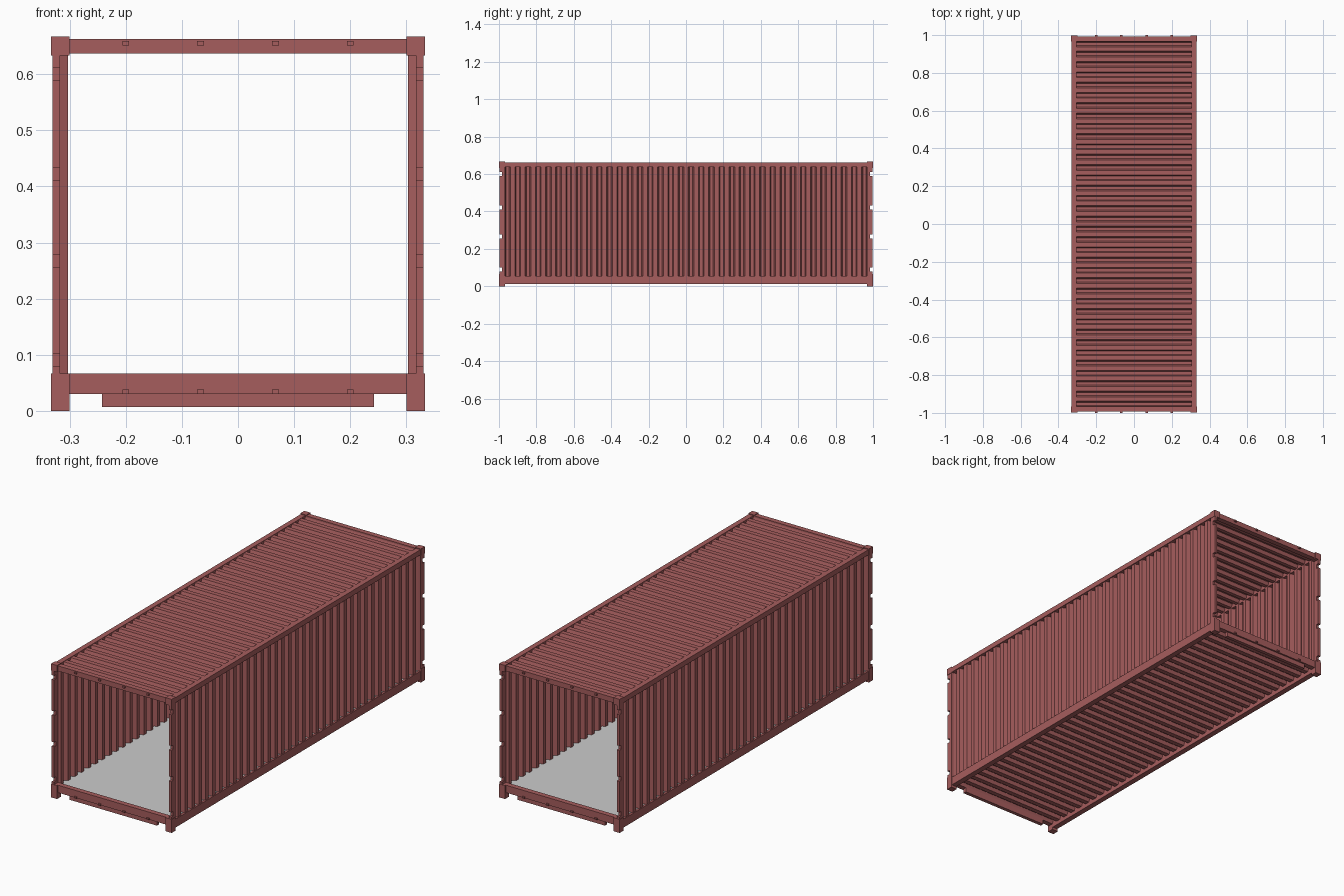
import bpy

if "Cube" in bpy.data.objects:
    bpy.data.objects.remove(bpy.data.objects["Cube"])

red = bpy.data.materials.new("red_paint")
red.diffuse_color = (0.38, 0.11, 0.11, 1)
red.use_nodes = True
red.node_tree.nodes["Principled BSDF"].inputs["Base Color"].default_value = red.diffuse_color


def mesh_object(name, verts, faces, mat=red):
    me = bpy.data.meshes.new(name)
    me.from_pydata(verts, [], faces)
    me.update()
    ob = bpy.data.objects.new(name, me)
    bpy.context.collection.objects.link(ob)
    if mat:
        me.materials.append(mat)
    return ob


def box(name, x, y, z, mat=red):
    x, y, z = sorted(x), sorted(y), sorted(z)
    verts = [(a, b, c) for a in x for b in y for c in z]
    faces = [(0, 1, 3, 2), (4, 6, 7, 5), (0, 4, 5, 1),
             (2, 3, 7, 6), (0, 2, 6, 4), (1, 5, 7, 3)]
    return mesh_object(name, verts, faces, mat)


def corrugation(outer, inner, half=0.972, count=36, pitch=0.0545):
    """Trapezoid wave along y: list of (y, level)."""
    pts = [(-half, outer)]
    for i in range(count):
        c = (i - (count - 1) / 2) * pitch
        pts += [(c - 0.016, outer), (c - 0.009, inner),
                (c + 0.009, inner), (c + 0.016, outer)]
    return pts + [(half, outer)]


def sheet(name, profile, place, ends):
    """Sweep a wave profile between two end positions."""
    verts = [place(y, d, e) for y, d in profile for e in ends]
    faces = [(2 * i, 2 * i + 1, 2 * i + 3, 2 * i + 2)
             for i in range(len(profile) - 1)]
    ob = mesh_object(name, verts, faces)
    mod = ob.modifiers.new("thickness", "SOLIDIFY")
    mod.thickness = 0.002
    mod.offset = 0
    return ob


# Corrugated roof and underside
sheet("roof_panel", corrugation(0.660, 0.643),
      lambda y, d, e: (e, y, d), (-0.306, 0.306))
sheet("floor_underside", corrugation(0.033, 0.050),
      lambda y, d, e: (e, y, d), (-0.302, 0.302))

# Floor boards
box("floor", (-0.318, 0.318), (-0.968, 0.968), (0.052, 0.056), None)

# Corrugated side walls and long rails
for s, side in ((-1, "left"), (1, "right")):
    sheet(side + "_wall", corrugation(0.325, 0.304),
          lambda y, d, e: (s * d, y, e), (0.05, 0.64))
    box(side + "_top_rail", (s * 0.305, s * 0.331), (-0.968, 0.968), (0.637, 0.663))
    box(side + "_bottom_rail", (s * 0.302, s * 0.330), (-0.968, 0.968), (0.013, 0.055))

# Corner post outline with four hinge notches, as (y, z)
post = [(0.967, 0.633), (0.967, 0.067), (0.998, 0.067)]
for z in (0.09, 0.267, 0.422, 0.6):
    post += [(0.998, z - 0.011), (0.984, z - 0.011),
             (0.984, z + 0.011), (0.998, z + 0.011)]
post.append((0.998, 0.633))

for t, end in ((-1, "front"), (1, "back")):
    # Cross rails and the low sill bar
    box(end + "_top_rail", (-0.3, 0.3), (t * 0.967, t * 0.993), (0.637, 0.663))
    box(end + "_bottom_rail", (-0.3, 0.3), (t * 0.967, t * 0.993), (0.03, 0.067))
    box(end + "_sill_bar", (-0.242, 0.242), (t * 0.967, t * 0.985), (0.007, 0.032))
    # Small lock lugs
    for x in (-0.2, -0.067, 0.067, 0.2):
        for z in (0.034, 0.655):
            box(end + "_lock_lug", (x - 0.006, x + 0.006),
                (t * 0.99, t), (z - 0.004, z + 0.004))
    for s in (-1, 1):
        # Corner castings
        box(end + "_top_corner", (s * 0.3, s * 0.333),
            (t * 0.967, t * 0.999), (0.633, 0.667))
        box(end + "_bottom_corner", (s * 0.3, s * 0.333),
            (t * 0.967, t * 0.999), (0, 0.067))
        # Notched corner post
        n = len(post)
        verts = [(s * x, t * y, z) for x in (0.317, 0.331) for y, z in post]
        faces = [tuple(range(n)), tuple(reversed(range(n, 2 * n)))]
        faces += [(i, i + n, (i + 1) % n + n, (i + 1) % n) for i in range(n)]
        if s * t > 0:
            faces = [f[::-1] for f in faces]
        mesh_object(end + "_corner_post", verts, faces)
